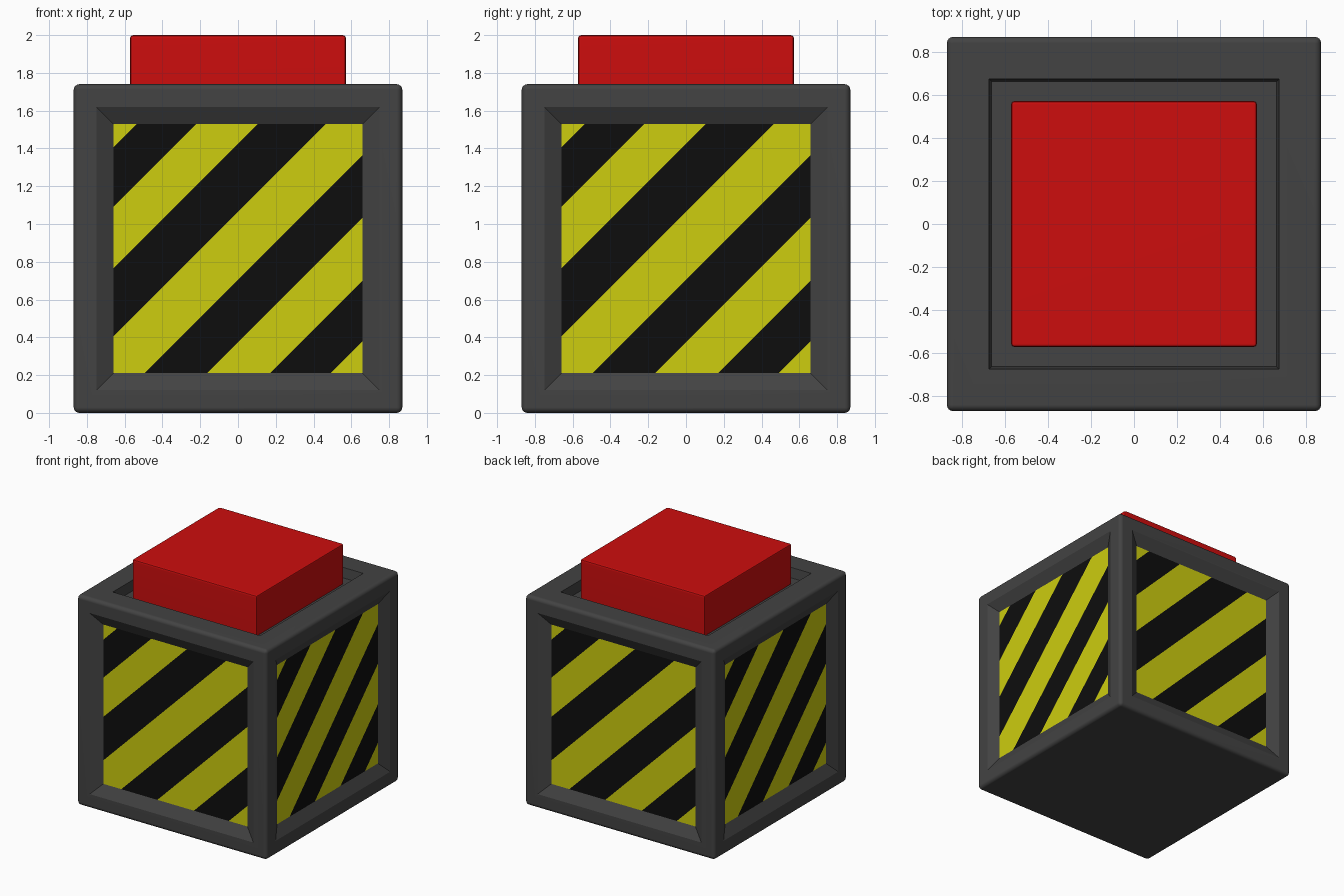
import bpy, bmesh, math
from mathutils import Vector

if "Cube" in bpy.data.objects:
    bpy.data.objects.remove(bpy.data.objects["Cube"])

SIZE = 1.74      # edge length of the box
DEPTH = 0.05     # side panel recess
UP = Vector((0, 0, 1))
# stripe borders, measured as height minus distance to the right
BORDERS = [-0.28, 0.04, 0.375, 0.705, 1.065, 1.425, 1.75, 2.065]


def material(name, r, g, b):
    m = bpy.data.materials.new(name)
    m.diffuse_color = (r, g, b, 1)
    m.use_nodes = True
    m.node_tree.nodes["Principled BSDF"].inputs["Base Color"].default_value = m.diffuse_color
    return m


def rounded_box(size, z0, bevel, segments):
    bm = bmesh.new()
    bmesh.ops.create_cube(bm, size=1)
    for v in bm.verts:
        v.co = Vector((v.co.x * size[0], v.co.y * size[1], (v.co.z + 0.5) * size[2] + z0))
    bmesh.ops.bevel(bm, geom=bm.edges[:], offset=bevel, segments=segments,
                    profile=0.5, affect='EDGES')
    bm.normal_update()
    return bm


def finish(bm, name, mats):
    me = bpy.data.meshes.new(name)
    bm.to_mesh(me)
    bm.free()
    ob = bpy.data.objects.new(name, me)
    bpy.context.collection.objects.link(ob)
    for m in mats:
        me.materials.append(m)
    bpy.ops.object.select_all(action='DESELECT')
    ob.select_set(True)
    bpy.context.view_layer.objects.active = ob
    bpy.ops.object.shade_smooth_by_angle(angle=math.radians(25))
    wn = ob.modifiers.new("even_shading", 'WEIGHTED_NORMAL')
    wn.keep_sharp = True
    return ob


grey = material("dark_grey", 0.056, 0.056, 0.056)
yellow = material("hazard_yellow", 0.61, 0.61, 0.0045)
black = material("hazard_black", 0.0042, 0.0042, 0.0042)
red = material("button_red", 0.61, 0.0042, 0.0042)

# Box with rounded edges
BEVEL = 0.03
bm = rounded_box((SIZE, SIZE, SIZE), 0, BEVEL, 4)
big = [f for f in bm.faces if f.calc_area() > 2]


def recess(face, rim, slope, depth):
    bmesh.ops.inset_region(bm, faces=[face], thickness=rim - BEVEL, use_even_offset=True)
    bmesh.ops.inset_region(bm, faces=[face], thickness=slope, depth=-depth, use_even_offset=True)


# Square well in the top, sloped recesses on the four sides
sides = []
for f in big:
    n = f.normal.copy()
    if n.z > 0.5:
        recess(f, 0.195, 0.012, 0.08)
    elif abs(n.z) < 0.5:
        recess(f, 0.12, 0.09, DEPTH)
        sides.append(n)

# Diagonal hazard stripes cut into each side panel
for n in sides:
    right = UP.cross(n)
    plane = SIZE / 2 - DEPTH

    def panel():
        return [f for f in bm.faces if f.normal.dot(n) > 0.99
                and abs(f.calc_center_median().dot(n) - plane) < 0.003]
    for c in BORDERS:
        fs = panel()
        geom = set(fs) | {e for f in fs for e in f.edges} | {v for f in fs for v in f.verts}
        bmesh.ops.bisect_plane(bm, geom=list(geom), dist=1e-5,
                               plane_co=UP * c, plane_no=UP - right)
        bm.normal_update()
    for f in panel():
        p = f.calc_center_median()
        band = sum(p.z - p.dot(right) > c for c in BORDERS)
        f.material_index = 1 if band % 2 == 0 else 2

finish(bm, "hazard_box", [grey, yellow, black])

# Push button standing in the well
finish(rounded_box((1.145, 1.145, 0.34), 1.66, 0.018, 2), "push_button", [red])
